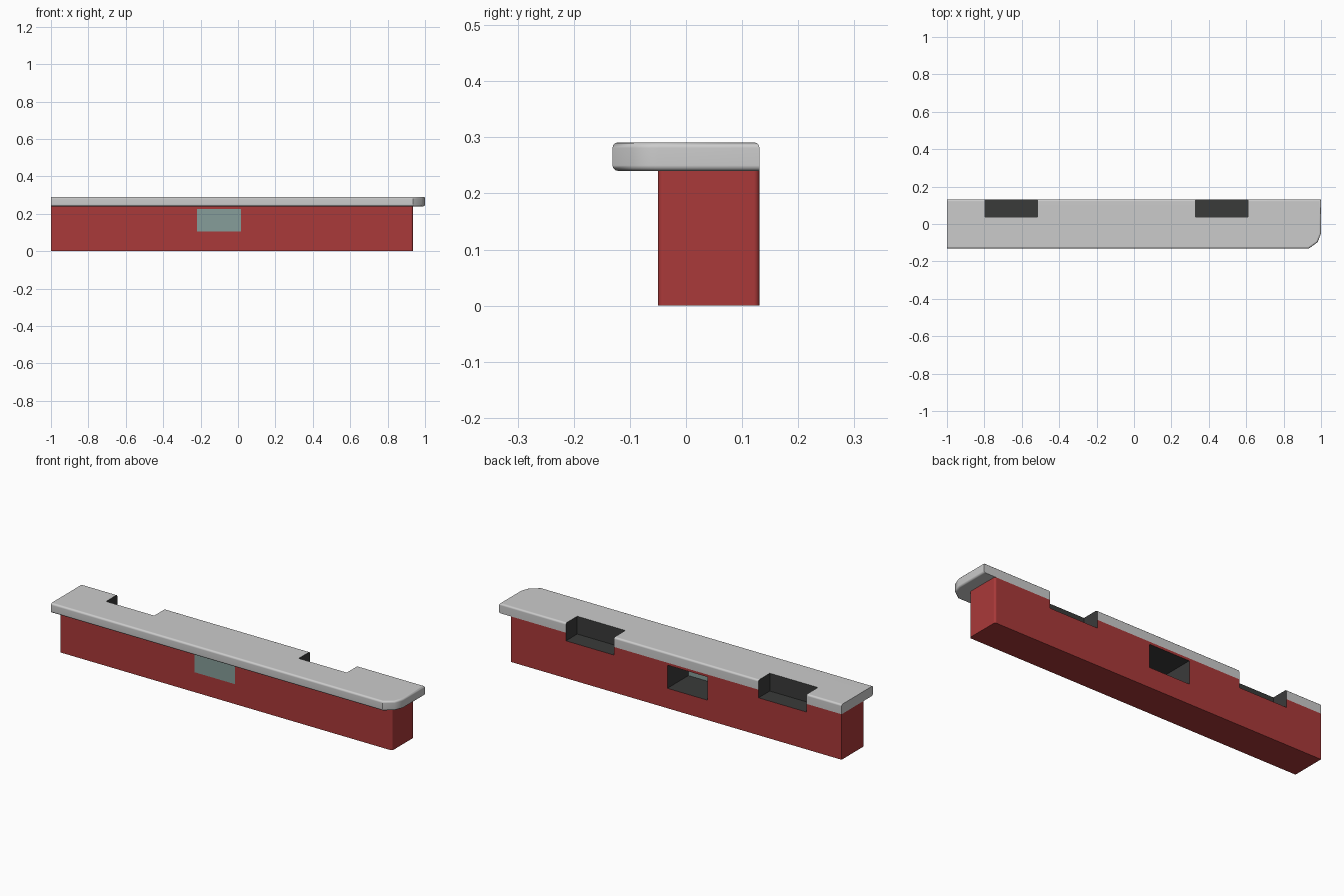
import bpy, bmesh

if "Cube" in bpy.data.objects:
    bpy.data.objects.remove(bpy.data.objects["Cube"])


def material(name, rgb):
    m = bpy.data.materials.new(name)
    m.diffuse_color = (*rgb, 1)
    m.use_nodes = True
    m.node_tree.nodes["Principled BSDF"].inputs["Base Color"].default_value = m.diffuse_color
    return m


GREY = material("top_grey", (0.8, 0.8, 0.8))
RED = material("panel_red", (0.4, 0.041, 0.041))
DARK = material("recess_dark", (0.042, 0.043, 0.042))
GLASS = material("window_glass", (0.238, 0.337, 0.319))


def prism(name, outline, z0, z1, mat, bevel_if=None):
    """Extrude an outline upwards and round the edges picked by bevel_if."""
    bm = bmesh.new()
    face = bm.faces.new([bm.verts.new((x, y, z0)) for x, y in outline])
    ext = bmesh.ops.extrude_face_region(bm, geom=[face], use_keep_orig=True)
    for v in ext["geom"]:
        if isinstance(v, bmesh.types.BMVert):
            v.co.z = z1
    bmesh.ops.recalc_face_normals(bm, faces=bm.faces)
    if bevel_if:
        edges = [e for e in bm.edges if bevel_if(*[v.co for v in e.verts])]
        bmesh.ops.bevel(bm, geom=edges, offset=0.01, segments=3,
                        profile=0.5, affect='EDGES')
    mesh = bpy.data.meshes.new(name)
    bm.to_mesh(mesh)
    bm.free()
    mesh.materials.append(mat)
    ob = bpy.data.objects.new(name, mesh)
    bpy.context.collection.objects.link(ob)
    return ob


def box(name, x0, x1, y0, y1, z0, z1, mat, bevel_if=None):
    return prism(name, [(x0, y0), (x1, y0), (x1, y1), (x0, y1)], z0, z1, mat, bevel_if)


def activate(ob):
    bpy.ops.object.select_all(action='DESELECT')
    ob.select_set(True)
    bpy.context.view_layer.objects.active = ob


def cut(ob, cutter):
    mod = ob.modifiers.new("recess", 'BOOLEAN')
    mod.operation = 'DIFFERENCE'
    mod.solver = 'EXACT'
    mod.material_mode = 'TRANSFER'
    mod.object = cutter
    activate(ob)
    bpy.ops.object.modifier_apply(modifier=mod.name)


def top_edge(a, b):
    """Horizontal edges, except the square left end and the lower back edge."""
    level = abs(a.z - b.z) < 0.001
    lower_back = min(a.y, b.y) > 0.12 and a.z < 0.25
    return level and max(a.x, b.x) > -0.99 and not lower_back


# Countertop: long edges and right end rounded, left end cut square
top = prism("countertop",
            [(-1, -0.131), (0.935, -0.131), (0.982, -0.097), (1, -0.05), (1, 0.131), (-1, 0.131)],
            0.24, 0.291, GREY, top_edge)

# Base: right-hand vertical corners rounded
base = box("counter_base", -1, 0.935, -0.05, 0.131, 0, 0.24, RED,
           lambda a, b: abs(a.z - b.z) > 0.1 and a.x > 0)

# Two rear recesses through the top and one window tunnel through the base
recesses = [box("recess_cutter", x, x + 0.281, 0.037, 0.2, 0.197, 0.4, DARK)
            for x in (-0.796, 0.328)]
tunnel = box("window_cutter", -0.218, 0.017, -0.1, 0.2, 0.105, 0.227, DARK)
for c in recesses:
    cut(top, c)
    cut(base, c)
cut(base, tunnel)
for c in recesses + [tunnel]:
    bpy.data.objects.remove(c)

# Window pane flush with the front
box("window_pane", -0.218, 0.017, -0.05, -0.045, 0.105, 0.227, GLASS)

# Smooth the rounded edges while keeping the large faces flat
for ob in (top, base):
    activate(ob)
    bpy.ops.object.shade_smooth_by_angle(angle=0.56)
    wn = ob.modifiers.new("flat_faces", 'WEIGHTED_NORMAL')
    wn.keep_sharp = True
